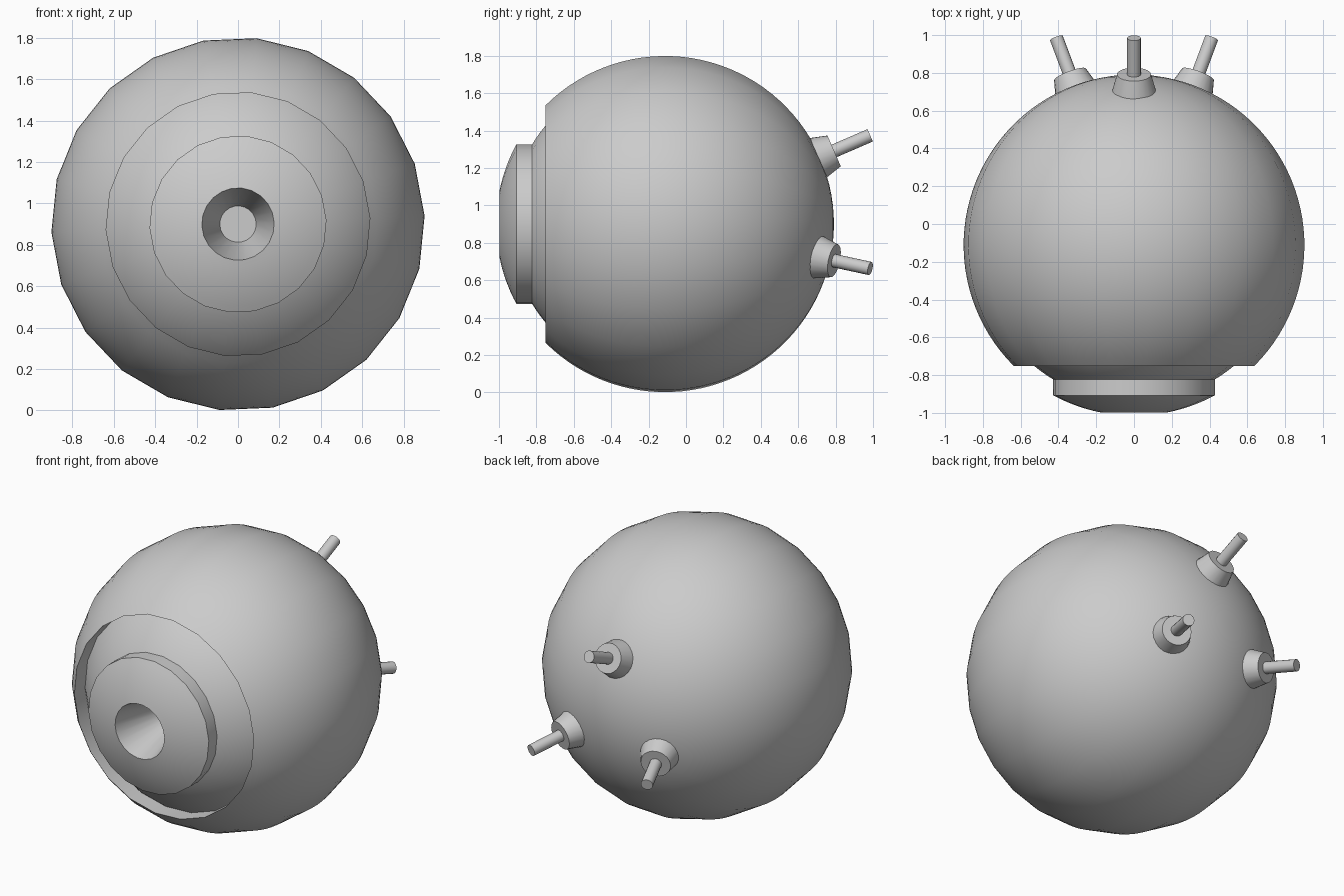
import bpy, math
from mathutils import Vector, Matrix

if "Cube" in bpy.data.objects:
    bpy.data.objects.remove(bpy.data.objects["Cube"])

CY, CZ, R, RI = -0.112, 0.9, 0.903, 0.83
SIDES, TURN = 22, math.radians(2.5)

grey = bpy.data.materials.new("light grey")
grey.diffuse_color = (0.6, 0.6, 0.6, 1)
grey.use_nodes = True
grey.node_tree.nodes["Principled BSDF"].inputs["Base Color"].default_value = grey.diffuse_color


def lathe(name, profile, matrix, sides=SIDES, turn=TURN):
    """Spin (radius, height) points about local z; radius 0 makes a pole."""
    verts, faces, rings = [], [], []
    for r, h in profile:
        n = 1 if r < 1e-6 else sides
        rings.append([len(verts) + i for i in range(n)])
        verts += [(r * math.cos(turn + i * math.tau / sides),
                   r * math.sin(turn + i * math.tau / sides), h) for i in range(n)]
    for a, b in zip(rings, rings[1:]):
        for i in range(sides):
            j = (i + 1) % sides
            quad = [a[i % len(a)], a[j % len(a)], b[j % len(b)], b[i % len(b)]]
            faces.append(list(dict.fromkeys(quad)))
    me = bpy.data.meshes.new(name)
    me.from_pydata([matrix @ Vector(v) for v in verts], [], faces)
    me.materials.append(grey)
    me.shade_smooth()
    me.set_sharp_from_angle(angle=math.radians(35))
    ob = bpy.data.objects.new(name, me)
    bpy.context.collection.objects.link(ob)
    return ob


def arc(radius, r0, r1, n, back=False):
    """Sphere profile from ring radius r0 to r1; height runs toward the front."""
    a0, a1 = math.asin(r0 / radius), math.asin(r1 / radius)
    if back:
        a0 = math.pi
    return [(radius * math.sin(a0 + (a1 - a0) * i / n),
             radius * math.cos(a0 + (a1 - a0) * i / n)) for i in range(n + 1)]


# local z -> front (-y), local x -> x, local y -> z
front = Matrix.Translation((0, CY, CZ)) @ Matrix.Rotation(math.pi / 2, 4, 'X')

# outer shell with round front opening and its inner wall
lathe("outer_shell", arc(R, 0, 0.638, 40, back=True) + [(0.638, 0.49)], front)

# inner ball seen inside the opening
lathe("inner_ball", arc(RI, 0.70, 0.38, 10), front)

# raised lens with domed face and tapered central hole
lathe("lens", [(0.428, 0.66)] + arc(R, 0.428, 0.175, 8) +
      [(0.088, 0.58), (0, 0.58)], front)

# three rear plugs, spread evenly around the back
tilt = math.radians(23.4)
for k in range(3):
    a = math.radians(90 + 120 * k)
    d = Vector((math.sin(tilt) * math.cos(a), math.cos(tilt), math.sin(tilt) * math.sin(a)))
    m = Matrix.Translation((0, CY, CZ)) @ d.to_track_quat('Z', 'Y').to_matrix().to_4x4()
    lathe(f"plug_collar_{k + 1}", [(0, 0.85), (0.127, 0.85), (0.09, 0.985), (0, 0.985)], m, 22)
    lathe(f"plug_pin_{k + 1}", [(0, 0.95), (0.036, 0.95), (0.036, 1.195), (0, 1.195)], m, 16)
